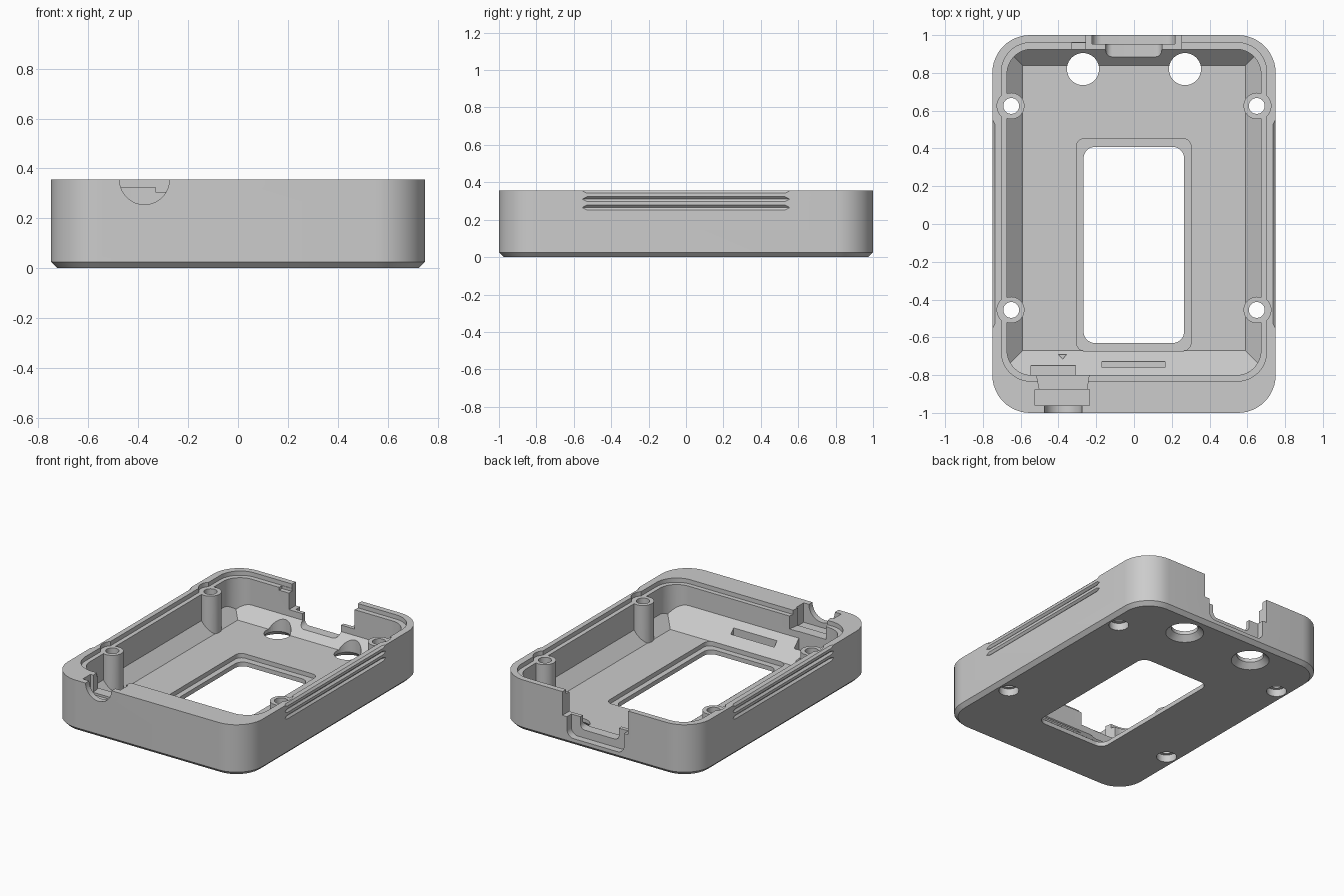
import bpy, bmesh, math

if "Cube" in bpy.data.objects:
    bpy.data.objects.remove(bpy.data.objects["Cube"])

HEIGHT, LEDGE, FLOOR, OVER = 0.355, 0.325, 0.06, 0.5
POSTS = [(x, y) for x in (-0.65, 0.65) for y in (-0.455, 0.625)]

GREY = (0.604, 0.604, 0.604, 1)
grey = bpy.data.materials.new("plain grey")
grey.use_nodes = True
grey.diffuse_color = GREY
grey.node_tree.nodes["Principled BSDF"].inputs["Base Color"].default_value = GREY


def outline(x0, x1, y0, y1, r=0.0, seg=12):
    """Rectangle with rounded corners."""
    if r == 0:
        return [(x0, y0), (x1, y0), (x1, y1), (x0, y1)]
    corners = [(x1 - r, y1 - r), (x0 + r, y1 - r), (x0 + r, y0 + r), (x1 - r, y0 + r)]
    return [(cx + r * math.cos(a), cy + r * math.sin(a))
            for q, (cx, cy) in enumerate(corners)
            for a in [math.pi / 2 * (q + i / seg) for i in range(seg + 1)]]


def circle(x, y, r, seg=40):
    return [(x + r * math.cos(math.tau * i / seg), y + r * math.sin(math.tau * i / seg))
            for i in range(seg)]


def hull(name, layers, axis="z", planes=()):
    """Convex solid through stacked outlines, trimmed by planes."""
    bm = bmesh.new()

    def wrap(points):
        bm.clear()
        for p in points:
            bm.verts.new(p)
        bmesh.ops.remove_doubles(bm, verts=bm.verts, dist=1e-5)
        bmesh.ops.convex_hull(bm, input=bm.verts)
        loose = [v for v in bm.verts if not v.link_faces]
        bmesh.ops.delete(bm, geom=loose, context="VERTS")

    wrap([(u, v, w) if axis == "z" else (u, w, v) for pts, w in layers for u, v in pts])
    for co, no in planes:
        bmesh.ops.bisect_plane(bm, geom=bm.verts[:] + bm.edges[:] + bm.faces[:],
                               plane_co=co, plane_no=no, clear_outer=True)
        wrap([v.co.copy() for v in bm.verts])
    bmesh.ops.dissolve_limit(bm, angle_limit=0.002, verts=bm.verts, edges=bm.edges)
    bmesh.ops.recalc_face_normals(bm, faces=bm.faces)
    mesh = bpy.data.meshes.new(name)
    bm.to_mesh(mesh)
    bm.free()
    mesh.materials.append(grey)
    obj = bpy.data.objects.new(name, mesh)
    bpy.context.collection.objects.link(obj)
    return obj


def combine(tool, mode="DIFFERENCE"):
    """Apply a solid to the case and discard it."""
    mod = case.modifiers.new("cut", "BOOLEAN")
    mod.operation, mod.solver, mod.object = mode, "EXACT", tool
    bpy.context.view_layer.objects.active = case
    bpy.ops.object.modifier_apply(modifier=mod.name)
    bpy.data.objects.remove(tool)


def cut(name, pts, lo, hi, axis="z"):
    combine(hull(name, [(pts, lo), (pts, hi)], axis))


# Outer shell with chamfered base
shell = outline(-0.75, 0.75, -1, 1, 0.2)
case = hull("lower_case", [(outline(-0.725, 0.725, -0.975, 0.975, 0.175), 0),
                           (shell, 0.025), (shell, HEIGHT)])

# Inner cavity with sloped floor edges
room = outline(-0.672, 0.672, -0.8, 0.925, 0.13)
slopes = [((0.59, 0, FLOOR), (1, 0, -1)), ((-0.59, 0, FLOOR), (-1, 0, -1)),
          ((0, 0.84, FLOOR), (0, 1, -1)), ((0, -0.67, FLOOR), (0, -1, -1))]
combine(hull("cavity", [(room, FLOOR), (room, OVER)], planes=slopes))

# Screw posts, then the ledge around the rim
for x, y in POSTS:
    post = circle(x, y, 0.07)
    combine(hull("post", [(post, 0.03), (post, 0.34)]), "UNION")
cut("ledge", outline(-0.702, 0.702, -0.832, 0.96, 0.155), LEDGE, OVER)
for x, y in POSTS:
    cut("post_top", circle(x, y, 0.075), LEDGE, OVER)
    cut("screw_hole", circle(x, y, 0.042), -0.1, OVER)
    cut("counterbore", circle(x, y, 0.063), -0.1, 0.05)

# Window with stepped frame
cut("window_step", outline(-0.305, 0.302, -0.672, 0.453, 0.045), 0.03, 0.2)
cut("window", outline(-0.267, 0.265, -0.63, 0.408, 0.06), -0.1, 0.2)

# Countersunk round openings
for x in (-0.27, 0.27):
    cut("round_hole", circle(x, 0.82, 0.085), -0.1, 0.28)
    combine(hull("countersink", [(circle(x, 0.82, 0.13), -0.01),
                                 (circle(x, 0.82, 0.08), 0.04)]))

# Connector opening in the back wall
cut("connector_recess", outline(-0.222, 0.217, 0.05, OVER, 0.05), 0.952, 1.1, "y")
cut("connector_gap", outline(-0.255, 0.252, 0.19, OVER), 0.88, 1.1, "y")
cut("connector_throat", outline(-0.15, 0.147, 0.105, OVER, 0.035), 0.82, 1.05, "y")
cut("lip_notch", outline(-0.33, -0.2, 0.9, 0.957), 0.305, OVER)

# Cable exit in the front wall
cut("cable_arch", outline(-0.475, -0.275, 0.255, 0.455, 0.1), -1.1, -0.94, "y")
cut("cable_clamp", outline(-0.525, -0.235, -0.96, -0.875), 0.22, OVER)
cut("cable_channel", [(-0.5, -0.88), (-0.25, -0.88), (-0.235, -0.78), (-0.52, -0.78)], 0.235, OVER)
cut("cable_pocket", outline(-0.545, -0.31, -0.803, -0.748), 0.11, OVER)

# Slot and small marker on the front slope
cut("slope_slot", outline(-0.17, 0.165, -0.76, -0.728), 0.085, 0.3)
cut("slope_marker", [(-0.4, -0.692), (-0.357, -0.692), (-0.378, -0.715)], 0.07, 0.2)

# Pointed finger grooves along both sides
for side in (-0.75, 0.75):
    for z in (0.265, 0.31, HEIGHT):
        diamond = [(side - 0.013, z), (side, z - 0.013), (side + 0.013, z), (side, z + 0.013)]
        combine(hull("groove", [([(side, z)], -0.555), (diamond, -0.53),
                                (diamond, 0.53), ([(side, z)], 0.555)], "y"))

bpy.ops.object.select_all(action="DESELECT")
case.select_set(True)
bpy.context.view_layer.objects.active = case
bpy.ops.object.shade_smooth_by_angle(angle=math.radians(25))
